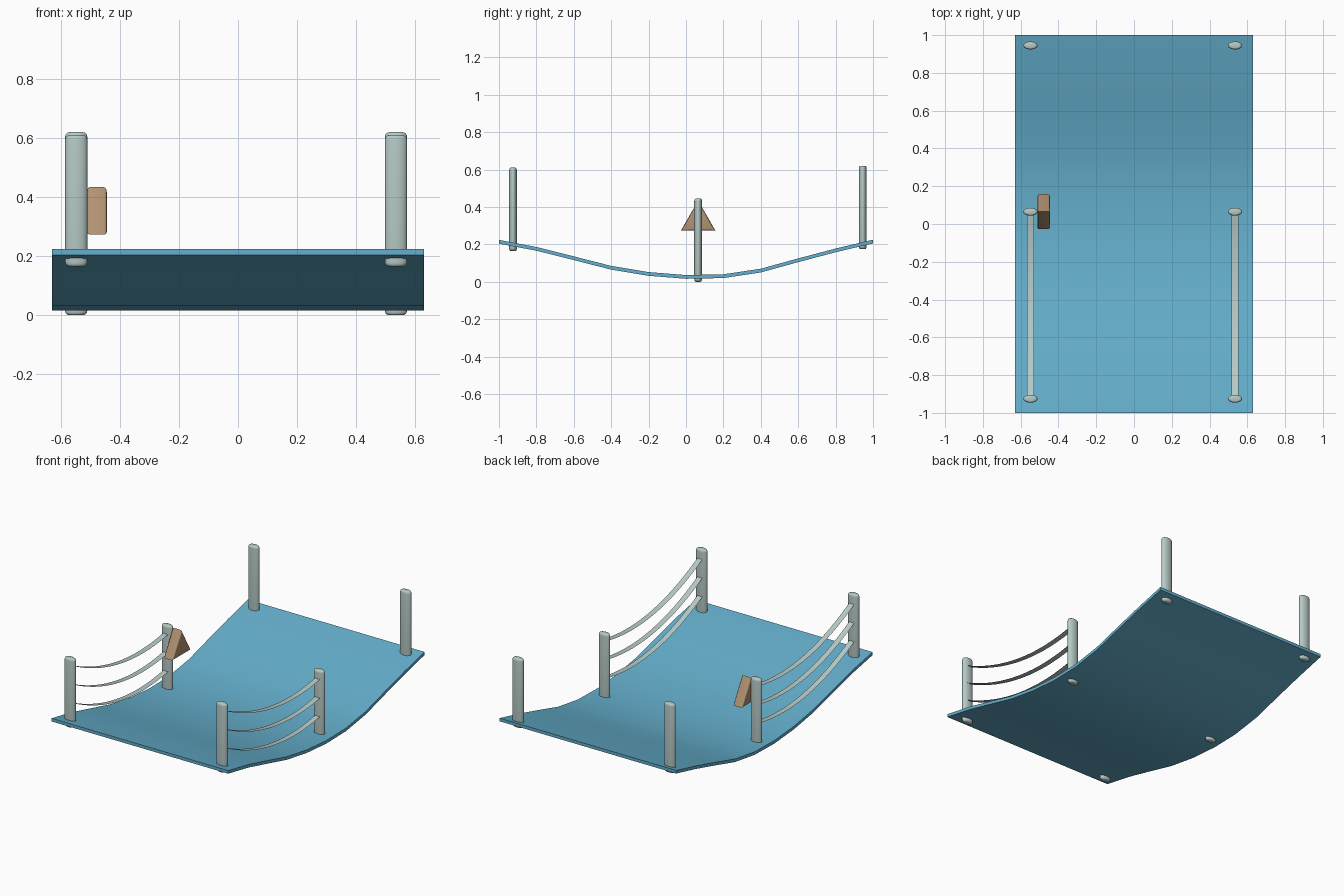
import bpy, bmesh, math
from mathutils import Matrix

cube = bpy.data.objects.get("Cube")
if cube:
    bpy.data.objects.remove(cube, do_unlink=True)


def material(name, rgb):
    m = bpy.data.materials.new(name)
    m.use_nodes = True
    m.diffuse_color = (*rgb, 1)
    m.node_tree.nodes["Principled BSDF"].inputs["Base Color"].default_value = (*rgb, 1)
    return m


blue = material("deck blue", (0.13, 0.43, 0.61))
grey = material("pale grey green", (0.47, 0.59, 0.57))
wood = material("warm brown", (0.44, 0.29, 0.17))


def finish(name, bm, mat, angle=40):
    mesh = bpy.data.meshes.new(name)
    bm.to_mesh(mesh)
    bm.free()
    mesh.materials.append(mat)
    ob = bpy.data.objects.new(name, mesh)
    bpy.context.collection.objects.link(ob)
    bpy.ops.object.select_all(action='DESELECT')
    ob.select_set(True)
    bpy.context.view_layer.objects.active = ob
    bpy.ops.object.shade_smooth_by_angle(angle=math.radians(angle))
    return ob


def strip(bm, x, half, path):
    """Ribbon of quads facing up, following (y, z) points."""
    rows = [[bm.verts.new((x + s * half, y, z)) for s in (-1, 1)] for y, z in path]
    for (a, b), (c, d) in zip(rows, rows[1:]):
        bm.faces.new((a, b, d, c))


# Sagging deck: profile swept across the width
heights = [.224, .186, .136, .085, .052, .036, .040, .070, .125, .178, .225]
bm = bmesh.new()
strip(bm, 0, 0.63, [(-1 + 0.2 * i, z) for i, z in enumerate(heights)])
top = bm.faces[:]
low = bmesh.ops.extrude_face_region(bm, geom=top, use_keep_orig=True)
verts = [g for g in low["geom"] if isinstance(g, bmesh.types.BMVert)]
bmesh.ops.translate(bm, verts=verts, vec=(0, 0, -0.02))
bmesh.ops.recalc_face_normals(bm, faces=bm.faces)
finish("deck", bm, blue)

# Oval posts with rounded ends, three on each side
LENGTH = 0.445
sides = {"left": 0.535, "right": -0.548}
rows = {"front": (-0.925, 0.165), "middle": (0.065, 0.0), "back": (0.945, 0.175)}
for side, x in sides.items():
    for row, (y, base) in rows.items():
        bm = bmesh.new()
        bmesh.ops.create_cone(bm, cap_ends=True, segments=32, radius1=0.0375,
                              radius2=0.0375, depth=LENGTH)
        rims = [e for e in bm.edges if abs(e.verts[0].co.z - e.verts[1].co.z) < 0.01]
        bmesh.ops.bevel(bm, geom=rims, offset=0.015, segments=4, profile=0.5,
                        affect='EDGES')
        bmesh.ops.scale(bm, verts=bm.verts, vec=(1, 0.56, 1))
        bmesh.ops.translate(bm, verts=bm.verts, vec=(x, y, base + LENGTH / 2))
        finish(f"{row}_{side}_post", bm, grey)

# Flat hanging ropes between the front and middle posts
STEPS, SAG = 20, 0.09
for side, x in sides.items():
    for n in range(3):
        path = []
        for i in range(STEPS + 1):
            t = i / STEPS
            y = -0.925 + 0.99 * t
            z = 0.56 - 0.12 * n - 0.165 * t - SAG * 4 * t * (1 - t)
            path.append((y, z))
        bm = bmesh.new()
        strip(bm, x, 0.018, path)
        finish(f"{side}_rope_{n + 1}", bm, grey)

# Triangular sign block on the right middle post
bm = bmesh.new()
bmesh.ops.create_cone(bm, cap_ends=True, segments=3, radius1=0.107,
                      radius2=0.107, depth=0.068)
bmesh.ops.rotate(bm, verts=bm.verts, matrix=Matrix.Rotation(math.pi / 2, 3, 'Y'))
peak = max(bm.verts, key=lambda v: abs(v.co.z)).co.z
if peak < 0:
    bmesh.ops.rotate(bm, verts=bm.verts, matrix=Matrix.Rotation(math.pi, 3, 'X'))
# Orient so that one corner points straight up
corner = bm.verts[:][0].co
turn = math.atan2(corner.y, corner.z)
bmesh.ops.rotate(bm, verts=bm.verts, matrix=Matrix.Rotation(turn, 3, 'X'))
rims = [e for e in bm.edges if abs(e.verts[0].co.x - e.verts[1].co.x) < 0.01]
bmesh.ops.bevel(bm, geom=rims, offset=0.01, segments=3, profile=0.5, affect='EDGES')
bmesh.ops.translate(bm, verts=bm.verts, vec=(-0.478, 0.065, 0.327))
finish("triangular_sign", bm, wood)
